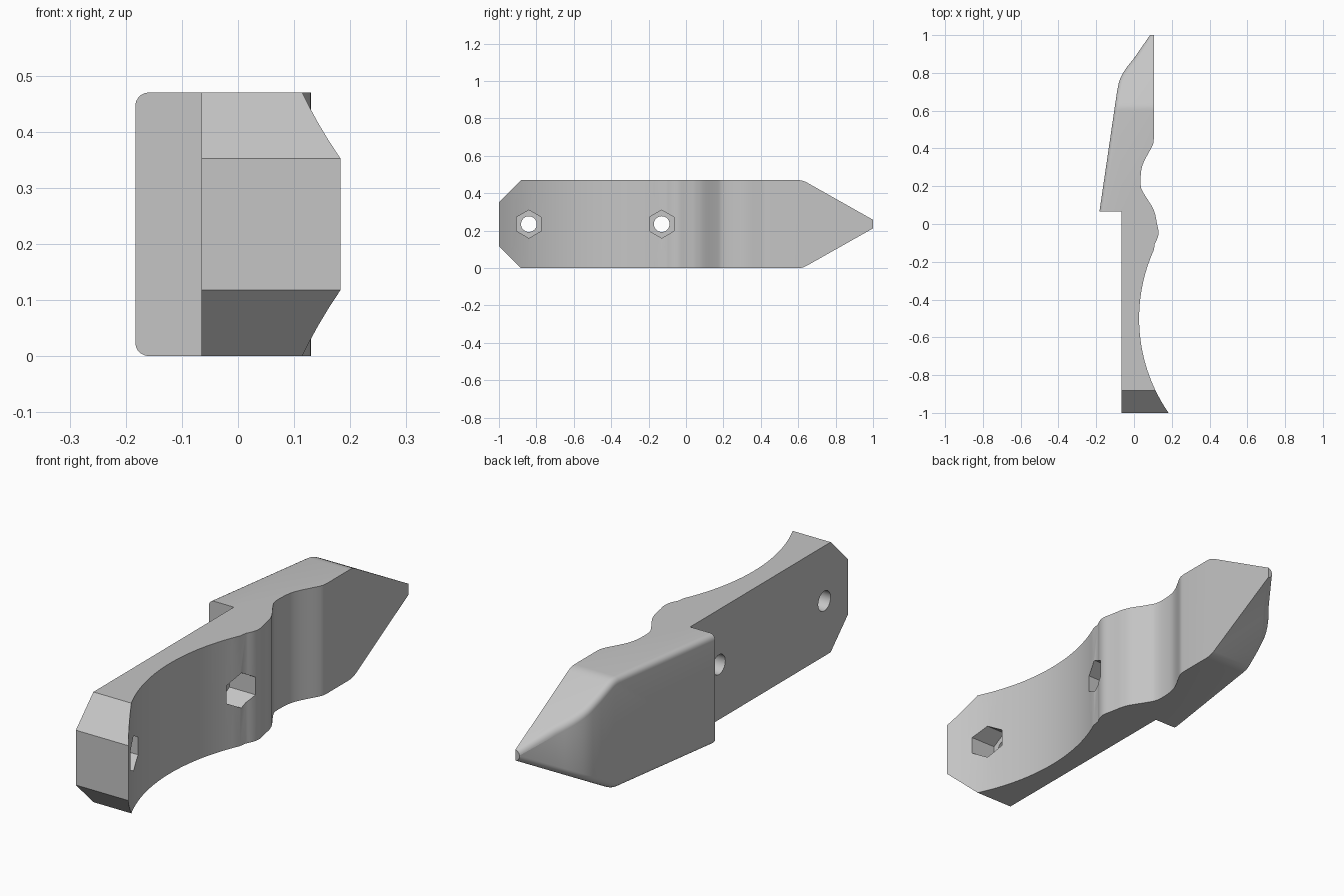
import bpy, bmesh, math
from mathutils import Vector

cube = bpy.data.objects.get("Cube")
if cube:
    bpy.data.objects.remove(cube, do_unlink=True)

HEIGHT = 0.47
MID = HEIGHT / 2

grey = bpy.data.materials.new("plain grey")
grey.use_nodes = True
colour = (0.56, 0.56, 0.56, 1)
grey.diffuse_color = colour
grey.node_tree.nodes["Principled BSDF"].inputs["Base Color"].default_value = colour


def prism(name, points, shift):
    """Closed solid made by sweeping a flat outline along a vector."""
    bm = bmesh.new()
    face = bm.faces.new([bm.verts.new(p) for p in points])
    top = bmesh.ops.extrude_face_region(bm, geom=[face])["geom"]
    moved = [v for v in top if isinstance(v, bmesh.types.BMVert)]
    bmesh.ops.translate(bm, verts=moved, vec=shift)
    bmesh.ops.recalc_face_normals(bm, faces=bm.faces)
    mesh = bpy.data.meshes.new(name)
    bm.to_mesh(mesh)
    bm.free()
    obj = bpy.data.objects.new(name, mesh)
    bpy.context.collection.objects.link(obj)
    mesh.materials.append(grey)
    return obj


def combine(obj, cutter, operation):
    """Apply a boolean and discard its cutter."""
    mod = obj.modifiers.new("cut", "BOOLEAN")
    mod.operation, mod.solver, mod.object = operation, "EXACT", cutter
    bpy.context.view_layer.objects.active = obj
    bpy.ops.object.modifier_apply(modifier=mod.name)
    bpy.data.objects.remove(cutter, do_unlink=True)


def smooth_path(points, steps=4):
    """Catmull-Rom curve through the points."""
    pts = [Vector(p) for p in points]
    pts = [2 * pts[0] - pts[1]] + pts + [2 * pts[-1] - pts[-2]]
    out = []
    for a, b, c, d in zip(pts, pts[1:], pts[2:], pts[3:]):
        for i in range(steps):
            t = i / steps
            out.append(0.5 * (2 * b + (c - a) * t + (2 * a - 5 * b + 4 * c - d) * t * t
                              + (3 * b - a - 3 * c + d) * t ** 3))
    return out + [pts[-2]]


def ring(y, radius, count, x):
    return [(x, y + radius * math.sin(math.tau * i / count),
             MID + radius * math.cos(math.tau * i / count)) for i in range(count)]


# Plan outline: stepped back, rounded nose, wavy grip, long hollow
nose = smooth_path([(-0.09, 0.70), (-0.075, 0.765), (-0.045, 0.82), (0, 0.877)], 3)
wave = smooth_path([(0.105, 0.45), (0.098, 0.415), (0.055, 0.335), (0.038, 0.28), (0.036, 0.2),
                    (0.055, 0.157), (0.097, 0.09), (0.113, 0.05)])
hump = smooth_path([(0.113, 0.05), (0.122, 0), (0.13, -0.04), (0.125, -0.073), (0.11, -0.105)])
RADIUS = 0.88
hollow = []
for i in range(1, 29):
    y = -0.105 - 0.895 * i / 28
    hollow.append((0.027 + RADIUS - math.sqrt(RADIUS ** 2 - (y + 0.5) ** 2), y))
plan = [(-0.065, -1), (-0.065, 0.065), (-0.183, 0.065), *nose, (0.085, 1), (0.105, 1),
        *wave, *hump[1:], *hollow]
body = prism("handle_body", [(p[0], p[1], 0) for p in plan], (0, 0, HEIGHT))

# Side outline: chamfered butt and pointed nose
lower = [(-1, 0.118), (-0.882, 0), (0.6, 0), (0.615, 0.001), (0.63, 0.005), (0.645, 0.012), (1, 0.212)]
# stretch the outline past both ends and both faces so no cutter faces coincide
lower = [(-1.1, 0.218), (-0.882, 0)] + lower[2:-1] + [(1.05, 0.24 - 0.001)]
lower[-1] = (1.03, 0.229)
side = lower + [(y, HEIGHT - z) for y, z in reversed(lower)]
combine(body, prism("side_outline", [(-0.4, y, z) for y, z in side], (0.8, 0, 0)), "INTERSECT")

# Rounded long edges on the raised back
bm = bmesh.new()
bm.from_mesh(body.data)
bmesh.ops.remove_doubles(bm, verts=bm.verts, dist=0.0002)
bm.normal_update()
edges = []
for e in bm.edges:
    if len(e.link_faces) != 2 or min(v.co.y for v in e.verts) < 0.06:
        continue
    for a, b in (e.link_faces, reversed(e.link_faces)):
        if a.normal.x < -0.3 and abs(b.normal.z) > 0.5 and abs(b.normal.x) < 0.1:
            edges.append(e)
bmesh.ops.bevel(bm, geom=edges, offset=0.024, offset_type="OFFSET", segments=5,
                profile=0.5, affect="EDGES", clamp_overlap=False)
bmesh.ops.recalc_face_normals(bm, faces=bm.faces)
bm.to_mesh(body.data)
bm.free()

# Two bolt holes with hexagonal nut pockets
for y in (-0.84, -0.13):
    combine(body, prism("nut_pocket", ring(y, 0.075, 6, 0.005), (0.4, 0, 0)), "DIFFERENCE")
    combine(body, prism("bolt_hole", ring(y, 0.042, 32, -0.3), (0.6, 0, 0)), "DIFFERENCE")

bpy.ops.object.select_all(action="DESELECT")
body.select_set(True)
bpy.context.view_layer.objects.active = body
bpy.ops.object.shade_smooth_by_angle(angle=math.radians(25))
